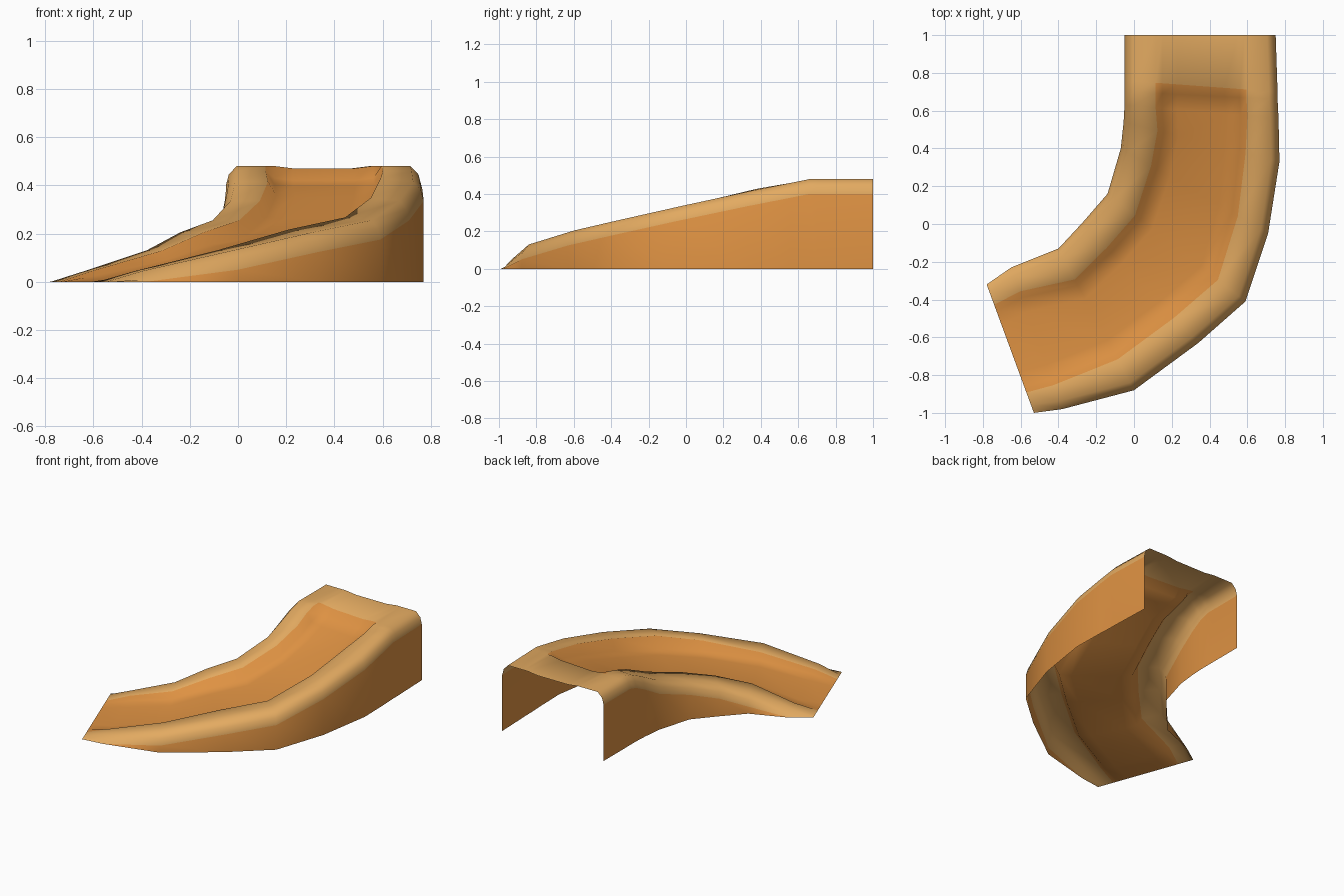
import bpy, bmesh
from mathutils import Vector

if "Cube" in bpy.data.objects:
    bpy.data.objects.remove(bpy.data.objects["Cube"])


def material(name, col):
    m = bpy.data.materials.new(name)
    m.diffuse_color = (*col, 1)
    m.use_nodes = True
    m.node_tree.nodes["Principled BSDF"].inputs["Base Color"].default_value = m.diffuse_color
    return m


rim_mat = material("tan rim", (0.77, 0.405, 0.12))
body_mat = material("orange timber", (0.74, 0.29, 0.056))

# stations along the bend: inner side xy, outer side xy, rim height, floor height, rim width
stations = [
    (-.78, -.32, -.53, -1.0, .00, .00, .13),
    (-.65, -.23, -.38, -.98, .045, .025, .15),
    (-.40, -.13, .00, -.88, .13, .09, .20),
    (-.27, .01, .34, -.63, .205, .155, .20),
    (-.14, .16, .59, -.41, .255, .19, .20),
    (-.07, .40, .71, -.05, .335, .27, .20),
    (-.055, .54, .77, .33, .415, .36, .20),
    (-.05, .63, .765, .56, .46, .405, .18),
    (-.05, .70, .76, .66, .48, .43, .18),
    (-.05, .76, .76, .70, .48, .48, .18),
    (-.05, 1.0, .75, 1.0, .48, .48, .18),
]

bm = bmesh.new()
rows = []
for k, (ix, iy, ox, oy, zr, zf, w) in enumerate(stations):
    a, b = Vector((ix, iy)), Vector((ox, oy))
    length = (b - a).length
    # cross-section: wall foot, wall top, chamfered rim, channel side, floor
    half = [(0, 0), (0, max(0, zr - .08)), (.012, max(0, zr - .035)), (.045, zr),
            (w - .015, zr), (w + .02, zf), (w + .1, max(0, zf - .01))]
    section = half + [(length - d, z) for d, z in reversed(half)]
    # outer rim is slightly raised on the channel side through the bend
    if 3 <= k <= 6:
        d, z = section[9]
        section[9] = (d, z + .012)
    row = []
    for d, z in section:
        p = a.lerp(b, d / length)
        row.append(bm.verts.new((p.x, p.y, z)))
    rows.append(row)

# skin between stations, rim bands tan and the rest orange
n = len(rows[0])
for k, (r0, r1) in enumerate(zip(rows, rows[1:])):
    for i in range(n - 1):
        f = bm.faces.new((r0[i], r0[i + 1], r1[i + 1], r1[i]))
        band = min(i, n - 2 - i)
        f.material_index = 0 if band in (1, 2, 3) or k == len(rows) - 2 and band > 0 else 1

bmesh.ops.remove_doubles(bm, verts=bm.verts, dist=.0005)
bmesh.ops.dissolve_degenerate(bm, edges=bm.edges, dist=.0005)
# top faces point upward
bmesh.ops.recalc_face_normals(bm, faces=bm.faces)
if sum(f.normal.z * f.calc_area() for f in bm.faces) < 0:
    bmesh.ops.reverse_faces(bm, faces=bm.faces)

mesh = bpy.data.meshes.new("curved_ramp")
bm.to_mesh(mesh)
bm.free()
mesh.materials.append(rim_mat)
mesh.materials.append(body_mat)
ramp = bpy.data.objects.new("curved_ramp", mesh)
bpy.context.collection.objects.link(ramp)
bpy.context.view_layer.objects.active = ramp
ramp.select_set(True)
bpy.ops.object.shade_smooth_by_angle(angle=1.25)
